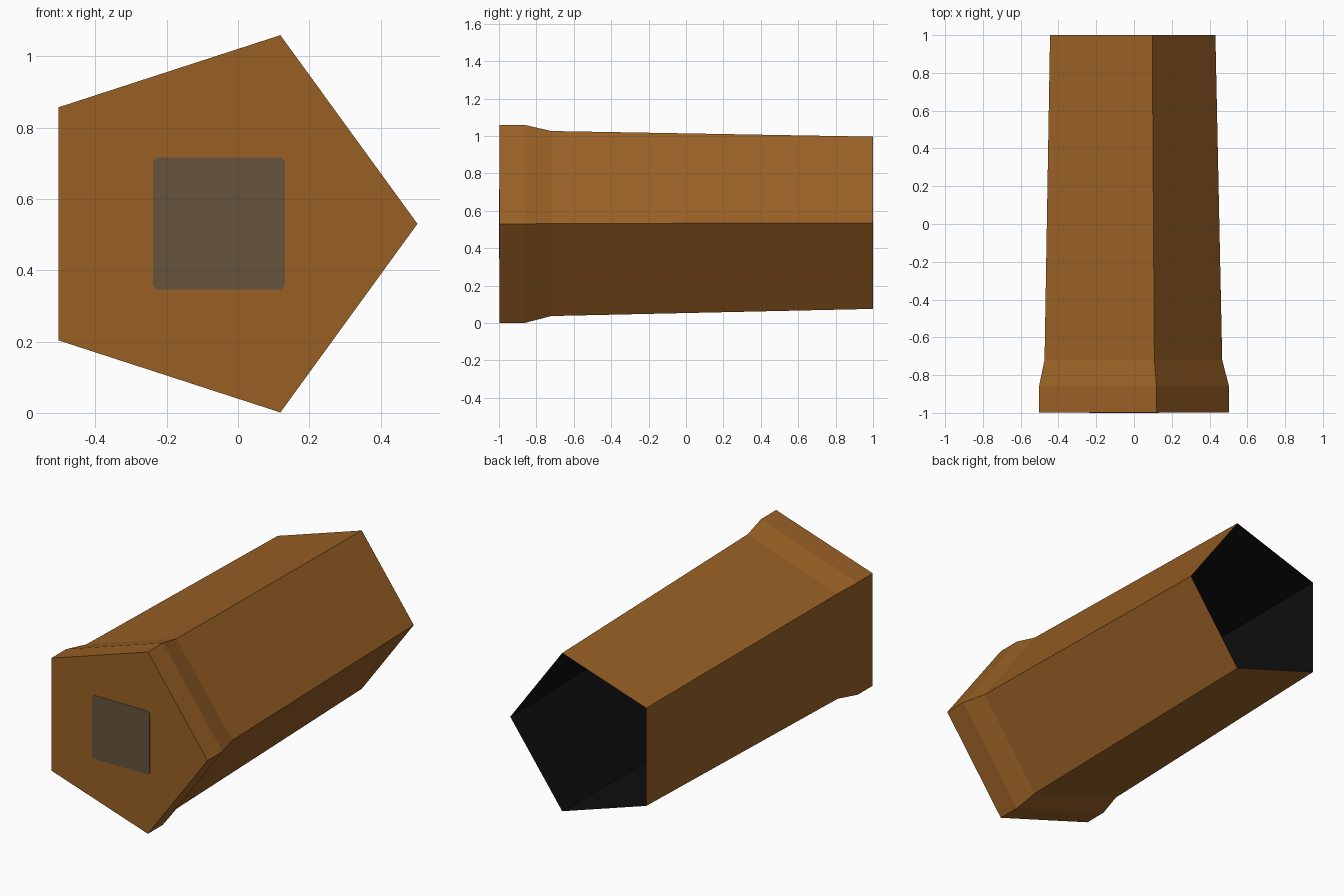
import bpy, bmesh, math

if "Cube" in bpy.data.objects:
    bpy.data.objects.remove(bpy.data.objects["Cube"])

def srgb(*rgb):
    lin = [(c / 255 / 12.92) if c <= 10 else ((c / 255 + 0.055) / 1.055) ** 2.4 for c in rgb]
    return (*lin, 1.0)

def material(name, colour):
    m = bpy.data.materials.new(name)
    m.diffuse_color = colour
    m.use_nodes = True
    m.node_tree.nodes["Principled BSDF"].inputs["Base Color"].default_value = m.diffuse_color
    return m

brown = material("warm brown", srgb(152, 96, 37))
grey = material("dull grey brown", srgb(102, 84, 60))
black = material("black", srgb(14, 14, 14))

CX, SIDES = -0.053, 5

def tube(name, rings, mat, inward=False):
    """Pentagonal tube along y from (y, radius, centre z) rings, capped at its first ring."""
    bm = bmesh.new()
    loops = []
    for y, r, cz in rings:
        angles = [2 * math.pi * k / SIDES for k in range(SIDES)]
        loops.append([bm.verts.new((CX + r * math.cos(a), y, cz + r * math.sin(a))) for a in angles])
    bm.faces.new(loops[0])
    for a, b in zip(loops, loops[1:]):
        for k in range(SIDES):
            n = (k + 1) % SIDES
            bm.faces.new((a[k], b[k], b[n], a[n]))
    # outward is -y on the front cap
    bm.normal_update()
    bmesh.ops.recalc_face_normals(bm, faces=bm.faces)
    bm.normal_update()
    bm.faces.ensure_lookup_table()
    if (bm.faces[0].normal.y > 0) != inward:
        bmesh.ops.reverse_faces(bm, faces=bm.faces)
    return finish(name, bm, mat)

def finish(name, bm, mat):
    me = bpy.data.meshes.new(name)
    bm.to_mesh(me)
    bm.free()
    me.materials.append(mat)
    ob = bpy.data.objects.new(name, me)
    bpy.context.collection.objects.link(ob)
    return ob

# Outer shell: wide collar at the front, then a gentle taper to the open back
tube("outer_shell", [(-0.998, 0.556, 0.53), (-0.86, 0.556, 0.53),
                     (-0.72, 0.52, 0.532), (1.0, 0.484, 0.536)], brown)

# Black lining of the hollow, meeting the shell at the rim
tube("inner_lining", [(-0.95, 0.51, 0.532), (1.0, 0.483, 0.536)], black, inward=True)

# Thin square plate with clipped corners on the front
bm = bmesh.new()
h, c = 0.185, 0.011
outline = [(h, h - c), (h - c, h), (c - h, h), (-h, h - c),
           (-h, c - h), (c - h, -h), (h - c, -h), (h, c - h)]
face = bm.faces.new([bm.verts.new((CX + x, -1.0, 0.531 + z)) for x, z in outline])
ext = bmesh.ops.extrude_face_region(bm, geom=[face], use_keep_orig=True)
for v in ext["geom"]:
    if isinstance(v, bmesh.types.BMVert):
        v.co.y += 0.003
bmesh.ops.recalc_face_normals(bm, faces=bm.faces)
finish("front_plate", bm, grey)
